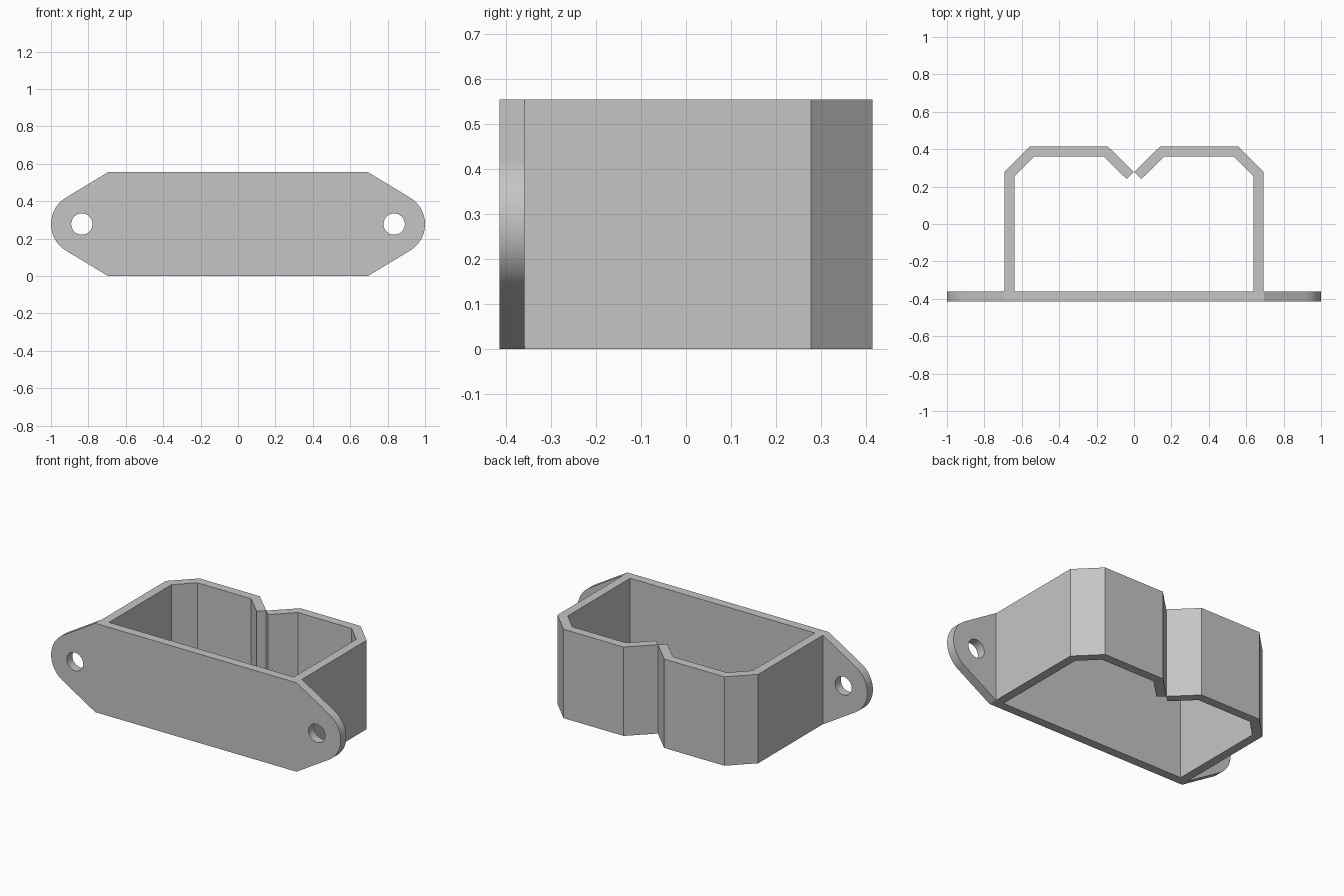
import bpy
import bmesh
from math import cos, sin, radians, tau
from mathutils import Vector

cube = bpy.data.objects.get("Cube")
if cube:
    bpy.data.objects.remove(cube, do_unlink=True)

HEIGHT = 0.555
MID = HEIGHT / 2
FRONT, PLATE_BACK = -0.415, -0.36
EAR_X, EAR_R, HOLE_R = 0.835, 0.165, 0.057

grey = bpy.data.materials.new("plain grey")
grey.use_nodes = True
colour = (0.56, 0.56, 0.56, 1)
grey.diffuse_color = colour
grey.node_tree.nodes["Principled BSDF"].inputs["Base Color"].default_value = colour


def arc(cx, cy, r, start, end, steps):
    """Points on a circular arc, angles in radians."""
    angles = [start + (end - start) * i / steps for i in range(steps + 1)]
    return [(cx + r * cos(a), cy + r * sin(a)) for a in angles]


def prism(name, loops, place, push):
    """Fill an outline (with optional hole loops) and extrude it along push."""
    bm = bmesh.new()
    edges = []
    for loop in loops:
        verts = [bm.verts.new(place(*p)) for p in loop]
        edges += [bm.edges.new((v, verts[i - 1])) for i, v in enumerate(verts)]
    bmesh.ops.triangle_fill(bm, edges=edges, use_beauty=True)
    result = bmesh.ops.extrude_face_region(bm, geom=bm.faces[:])
    moved = [g for g in result["geom"] if isinstance(g, bmesh.types.BMVert)]
    bmesh.ops.translate(bm, verts=moved, vec=Vector(push))
    bmesh.ops.recalc_face_normals(bm, faces=bm.faces[:])
    bmesh.ops.dissolve_limit(bm, angle_limit=radians(0.5),
                             verts=bm.verts[:], edges=bm.edges[:])
    mesh = bpy.data.meshes.new(name)
    bm.to_mesh(mesh)
    bm.free()
    mesh.materials.append(grey)
    obj = bpy.data.objects.new(name, mesh)
    bpy.context.collection.objects.link(obj)
    bpy.ops.object.select_all(action="DESELECT")
    obj.select_set(True)
    bpy.context.view_layer.objects.active = obj
    bpy.ops.object.shade_smooth_by_angle(angle=radians(30))
    return obj


# Mounting plate with tapered, rounded ears and a screw hole in each
sweep = radians(59)
right_ear = [(0.695, 0)] + arc(EAR_X, MID, EAR_R, -sweep, sweep, 20) + [(0.695, HEIGHT)]
left_ear = [(-x, z) for x, z in reversed(right_ear)]
holes = [arc(side * EAR_X, MID, HOLE_R, 0, tau, 32)[:-1] for side in (-1, 1)]
prism("mounting_plate", [right_ear + left_ear, *holes],
      lambda x, z: (x, PLATE_BACK, z), (0, FRONT - PLATE_BACK, 0))

# Two bent walls that meet at the notch in the back
outer = [(0.693, PLATE_BACK), (0.693, 0.278), (0.556, 0.415), (0.14, 0.415), (0, 0.278)]
inner = [(0.039, 0.24), (0.162, 0.36), (0.533, 0.36), (0.638, 0.255), (0.638, PLATE_BACK)]
for side, name in ((1, "left_wall"), (-1, "right_wall")):
    prism(name, [outer + inner],
          lambda x, y: (side * x, y, 0), (0, 0, HEIGHT))
